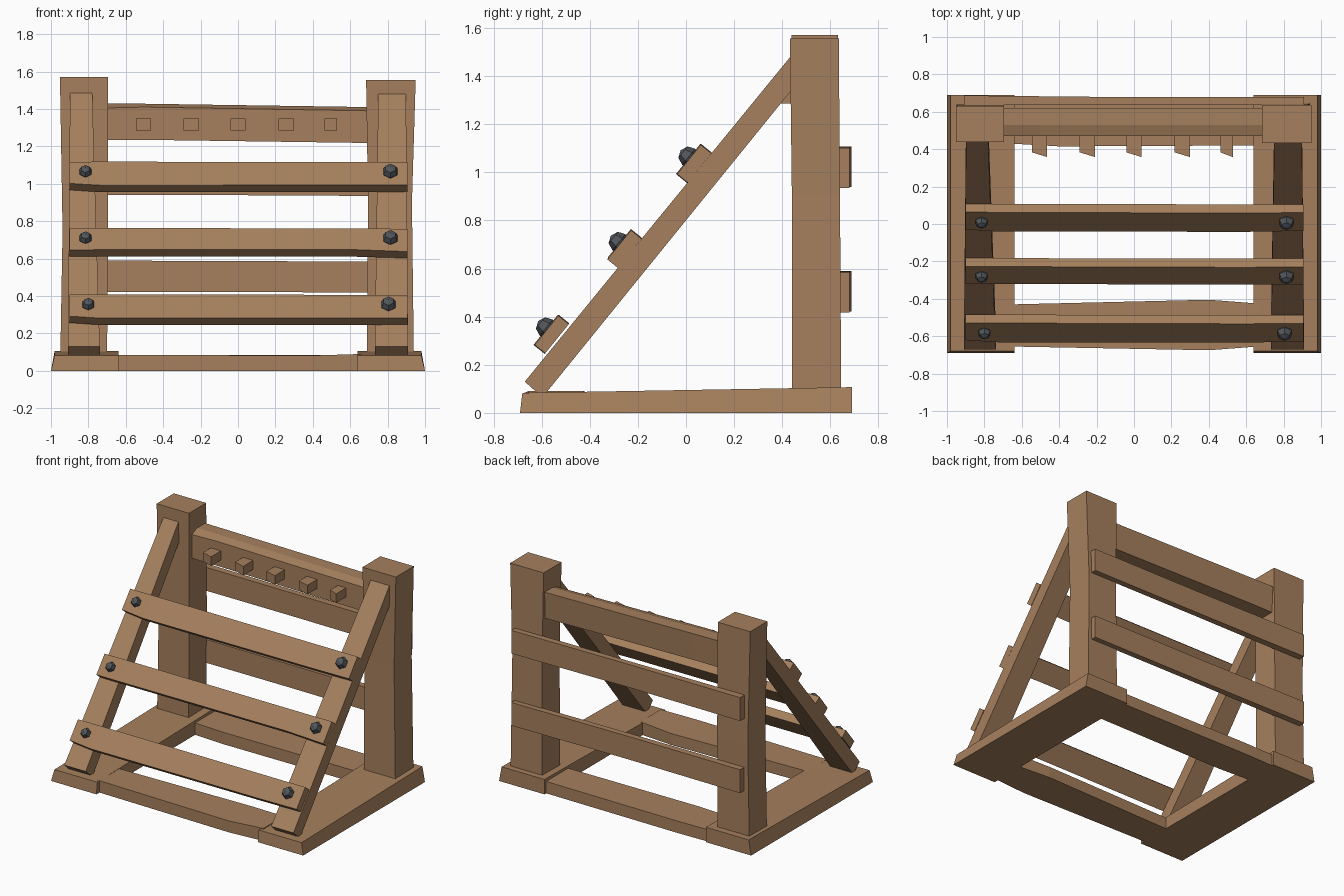
import bpy, bmesh, math
from mathutils import Matrix, Vector

if "Cube" in bpy.data.objects:
    bpy.data.objects.remove(bpy.data.objects["Cube"])


def material(name, rgb):
    m = bpy.data.materials.new(name)
    m.diffuse_color = (*rgb, 1)
    m.use_nodes = True
    m.node_tree.nodes["Principled BSDF"].inputs["Base Color"].default_value = m.diffuse_color
    return m


WOOD = material("brown wood", (0.38, 0.215, 0.11))
IRON = material("dark iron", (0.085, 0.095, 0.105))


def finish(name, bm, mat, matrix=None):
    if matrix:
        bm.transform(matrix)
    bmesh.ops.recalc_face_normals(bm, faces=bm.faces)
    me = bpy.data.meshes.new(name)
    bm.to_mesh(me)
    bm.free()
    me.materials.append(mat)
    ob = bpy.data.objects.new(name, me)
    bpy.context.collection.objects.link(ob)
    return ob


def skin(name, rings, matrix=None):
    """Join a row of matching point rings into a closed timber."""
    bm = bmesh.new()
    rows = [[bm.verts.new(p) for p in ring] for ring in rings]
    n = len(rows[0])
    for a, b in zip(rows, rows[1:]):
        for i in range(n):
            j = (i + 1) % n
            bm.faces.new((a[i], a[j], b[j], b[i]))
    bm.faces.new(rows[0])
    bm.faces.new(rows[-1])
    return finish(name, bm, WOOD, matrix)


def timber(name, axis, sections, matrix=None):
    """Rough-hewn timber; section = (position, a0, a1, b0, b1) across the axis."""
    rings = []
    for t, a0, a1, b0, b1 in sections:
        ring = []
        for a, b in ((a0, b0), (a1, b0), (a1, b1), (a0, b1)):
            ring.append((t, a, b) if axis == "x" else (a, b, t))
        rings.append(ring)
    return skin(name, rings, matrix)


# Base: two side sleepers that rise slightly to the back, two cross planks
for side, s in (("left", -1), ("right", 1)):
    ob = timber(side + "_base", "z", [(0, s * 0.64, s * 1.0, -0.69, 0.69),
                                      (0.095, s * 0.64, s * 0.98, -0.68, 0.69)])
    for v in ob.data.vertices:
        if v.co.z > 0.01:
            v.co.z += 0.012 * v.co.y / 0.69
timber("front_base_plank", "x", [(-0.66, -0.655, -0.43, 0, 0.085),
                                 (0.4, -0.675, -0.405, 0, 0.082),
                                 (0.66, -0.655, -0.425, 0, 0.09)])
timber("back_base_plank", "x", [(-0.66, 0.43, 0.675, 0, 0.085),
                                (-0.4, 0.415, 0.68, 0, 0.085),
                                (0.66, 0.42, 0.67, 0, 0.085)])

# Upright posts
timber("left_post", "z", [(0.08, -0.95, -0.70, 0.44, 0.64),
                          (0.75, -0.938, -0.695, 0.44, 0.64),
                          (1.57, -0.952, -0.695, 0.438, 0.632)])
timber("right_post", "z", [(0.08, 0.69, 0.94, 0.44, 0.645),
                           (0.9, 0.695, 0.93, 0.44, 0.64),
                           (1.555, 0.685, 0.95, 0.432, 0.635)])

# Sloping braces, profile in y-z, narrower at the top
PROFILE = [(-0.67, 0.13), (-0.62, 0.085), (-0.58, 0.085), (0.45, 1.355), (0.45, 1.5)]
for side, s, inner_low, inner_top in (("left", -1, 0.735, 0.78), ("right", 1, 0.73, 0.75)):
    outer = [(s * (0.91 - 0.008 * z), y, z) for y, z in PROFILE]
    inner = [(s * (inner_low + (inner_top - inner_low) * z / 1.5), y, z) for y, z in PROFILE]
    skin(side + "_brace", [outer, inner])

# Slats across the braces with a bolt at each end
TILT = Matrix.Rotation(-math.radians(39), 4, "X")
SLATS = [("lower", -0.557, 0.33, -0.80, 0.805, -0.008),
         ("middle", -0.255, 0.685, -0.815, 0.815, 0.006),
         ("upper", 0.035, 1.04, -0.815, 0.815, -0.008)]
for label, y, z, xl, xr, bow in SLATS:
    place = Matrix.Translation((0, y, z)) @ TILT
    timber(label + "_slat", "x", [(-0.90, -0.026, 0.03, -0.07, 0.078),
                                  (-0.73, -0.028, 0.03, -0.077 + bow, 0.078),
                                  (0.6, -0.030, 0.03, -0.077 + bow, 0.074),
                                  (0.905, -0.026, 0.03, -0.082, 0.074)], place)
    for side, x, r in (("left", xl, 0.036), ("right", xr, 0.043)):
        bm = bmesh.new()
        bmesh.ops.create_uvsphere(bm, u_segments=6, v_segments=4, radius=r)
        finish(f"{label}_{side}_bolt", bm, IRON,
               place @ Matrix.Translation((x, -0.034, 0.004))
               @ Matrix.Rotation(math.pi / 2, 4, "X"))

# Top rail between the posts: five-sided, front top edge chamfered
RAIL = [(-0.72, 1.235, 1.405, 1.43), (-0.5, 1.235, 1.41, 1.428), (0.71, 1.218, 1.39, 1.41)]
skin("peg_rail", [[(x, 0.47, lo), (x, 0.61, lo), (x, 0.62, hi), (x, 0.53, hi), (x, 0.47, mid)]
                  for x, lo, mid, hi in RAIL])

# Row of pegs on the rail
for i, x in enumerate((-0.505, -0.25, 0.0, 0.258, 0.495)):
    w = 0.041 if i < 4 else 0.033
    skin(f"peg_{i + 1}", [[(x - w, yy + 0.025, 1.285), (x + w, yy, 1.285),
                           (x + w, yy, 1.35), (x - w, yy + 0.025, 1.35)]
                          for yy in (0.358, 0.48)])

# Planks across the back of the posts
for label, z in (("lower", 0.505), ("upper", 1.022)):
    timber(label + "_back_plank", "x", [(-0.91, 0.635, 0.687, z - 0.083, z + 0.085),
                                        (0.0, 0.635, 0.678, z - 0.083, z + 0.082),
                                        (0.91, 0.635, 0.68, z - 0.088, z + 0.078)])
